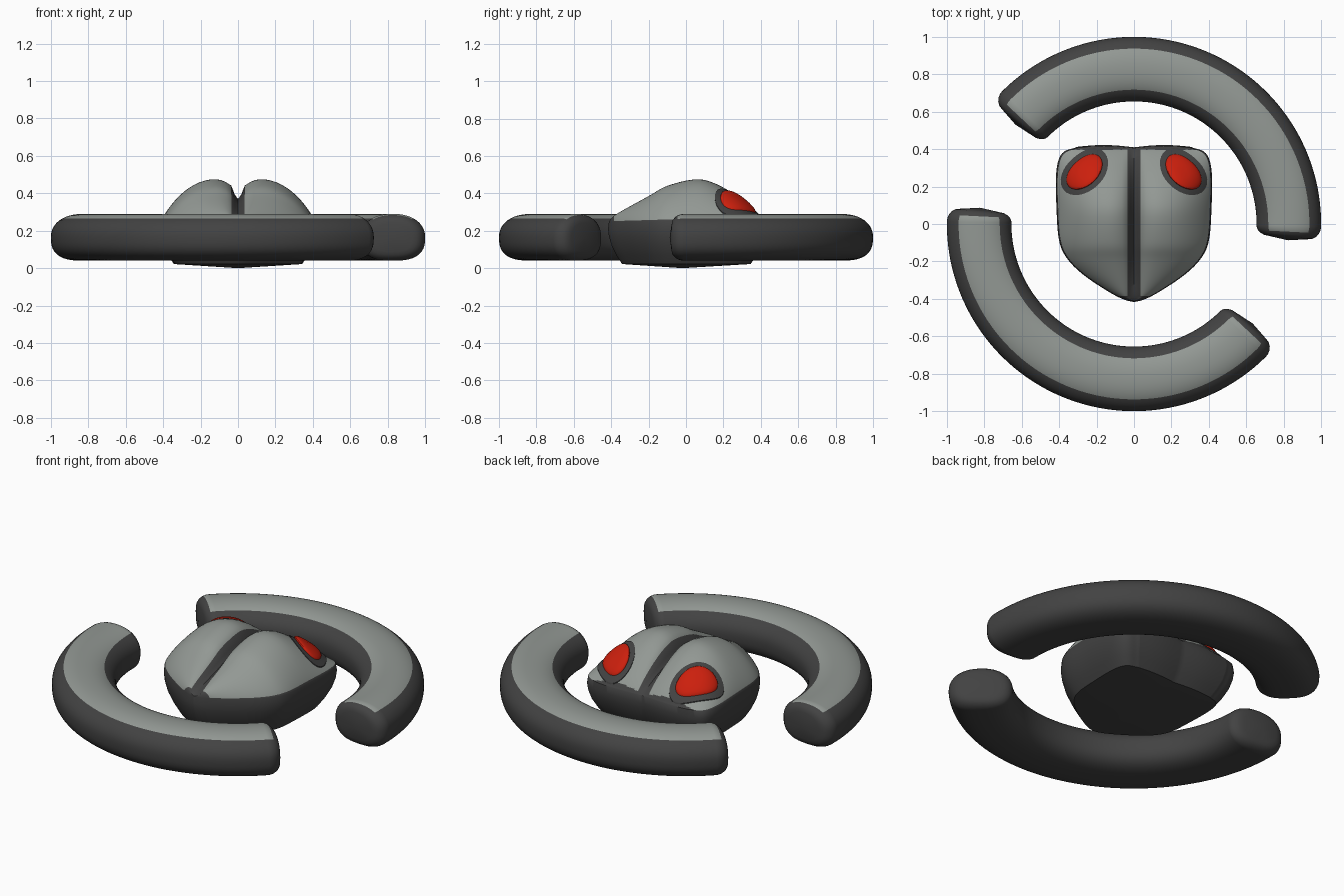
import bpy, bmesh, math
from mathutils import Vector

cube = bpy.data.objects.get("Cube")
if cube:
    bpy.data.objects.remove(cube, do_unlink=True)


def material(name, rgb):
    m = bpy.data.materials.new(name)
    m.use_nodes = True
    m.diffuse_color = (*rgb, 1)
    m.node_tree.nodes["Principled BSDF"].inputs["Base Color"].default_value = (*rgb, 1)
    return m


DARK = material("dark grey", (0.055, 0.055, 0.055))
LIGHT = material("light grey", (0.29, 0.315, 0.295))
RED = material("red", (0.6, 0.014, 0.004))


def finish(name, bm, mats, angle=40):
    bmesh.ops.remove_doubles(bm, verts=bm.verts, dist=0.0003)
    bmesh.ops.recalc_face_normals(bm, faces=bm.faces)
    mesh = bpy.data.meshes.new(name)
    bm.to_mesh(mesh)
    bm.free()
    for m in mats:
        mesh.materials.append(m)
    ob = bpy.data.objects.new(name, mesh)
    bpy.context.collection.objects.link(ob)
    bpy.ops.object.select_all(action="DESELECT")
    ob.select_set(True)
    bpy.context.view_layer.objects.active = ob
    bpy.ops.object.shade_smooth_by_angle(angle=math.radians(angle))
    return ob


def skin(bm, rows, closed):
    """Quads between successive rows of vertices; returns them."""
    faces = []
    for a, b in zip(rows, rows[1:]):
        n = len(a)
        for i in range(n if closed else n - 1):
            j = (i + 1) % n
            faces.append(bm.faces.new((a[i], a[j], b[j], b[i])))
    return faces


def smooth_path(points, steps):
    """Catmull-Rom samples through 2D points."""
    pts = [Vector(p) for p in points]
    pts = [2 * pts[0] - pts[1]] + pts + [2 * pts[-1] - pts[-2]]
    out = []
    for a, b, c, d in zip(pts, pts[1:], pts[2:], pts[3:]):
        for k in range(steps):
            t = k / steps
            out.append(0.5 * (2 * b + (c - a) * t + (2 * a - 5 * b + 4 * c - d) * t * t
                              + (3 * b - a - 3 * c + d) * t ** 3))
    return out + [pts[-2]]


def lookup(path, x):
    for a, b in zip(path, path[1:]):
        if x <= b[0]:
            t = max(0, (x - a[0]) / max(b[0] - a[0], 1e-6))
            return a[1] + (b[1] - a[1]) * t
    return path[-1][1]


# Curved arms: a rounded section swept round the centre, with blunt ends
R_MID, Z_MID, HALF_W, HALF_H = 0.8275, 0.165, 0.1725, 0.125


def arm(name, turn):
    bm = bmesh.new()
    start, end, cap = math.radians(-5), math.radians(139), 0.075
    fractions = [math.sin(k / 6 * math.pi / 2) ** 2 for k in range(7)]
    near = [start + f * cap for f in fractions]
    far = [end - f * cap for f in reversed(fractions)]
    mid = [near[-1] + (far[0] - near[-1]) * k / 56 for k in range(1, 56)]
    rows = []
    for ang in near + mid + far:
        d = min(1, min(ang - start, end - ang) / cap)
        s = 0.62 + 0.38 * math.sqrt(max(0, 1 - (1 - d) ** 2))
        row = []
        for k in range(48):
            t = 2 * math.pi * k / 48
            c, sn = math.cos(t), math.sin(t)
            p = 2 / (2.2 if sn > 0 else 2.7)
            r = R_MID + s * HALF_W * math.copysign(abs(c) ** p, c)
            z = Z_MID + s * HALF_H * math.copysign(abs(sn) ** p, sn)
            row.append(bm.verts.new((r * math.cos(ang + turn), r * math.sin(ang + turn), z)))
        rows.append(row)
    skin(bm, rows, True)
    for row, ang in ((rows[0], start - 0.018), (rows[-1], end + 0.018)):
        tip = bm.verts.new((R_MID * math.cos(ang + turn), R_MID * math.sin(ang + turn), Z_MID))
        for i in range(48):
            bm.faces.new((row[i], row[(i + 1) % 48], tip))
    for f in bm.faces:
        c = f.calc_center_median()
        ang = (math.atan2(c.y, c.x) - turn + math.pi / 2) % (2 * math.pi) - math.pi / 2
        on_top = c.z > Z_MID + 0.06 and abs(c.xy.length - R_MID) < 0.108
        f.material_index = int(on_top and start + 0.03 < ang < end - 0.03)
    finish(name, bm, [DARK, LIGHT])


arm("back_arm", 0)
arm("front_arm", math.pi)

# Shell: half-width along y, and the ridge height of the two lobes along y
outline = smooth_path([(-0.412, 0.0), (-0.40, 0.05), (-0.36, 0.13), (-0.27, 0.265),
                       (-0.18, 0.355), (-0.08, 0.397), (0.1, 0.41), (0.25, 0.412),
                       (0.34, 0.398), (0.385, 0.365), (0.405, 0.30)], 6)
ridge = smooth_path([(-0.412, 0), (-0.37, 0.04), (-0.2, 0.135), (-0.1, 0.19), (0.05, 0.225),
                     (0.15, 0.205), (0.25, 0.15), (0.33, 0.085), (0.38, 0.035), (0.405, 0)], 6)
BASE = 0.25


def groove(w):
    return min(0.036, 0.5 * w)


def height(x, y):
    w = max(lookup(outline, y), 0.001)
    g, x = groove(w), min(abs(x), w)
    r = g + 0.23 * (w - g)
    if x < g:
        f = 0.53 + 0.32 * (x / g) ** 1.5
    elif x < r:
        f = 1 - 0.15 * ((r - x) / (r - g)) ** 2
    else:
        f = max(0, 1 - ((x - r) / (w - r)) ** 2) ** 0.85
    return BASE + lookup(ridge, y) * f


def back_bulge(x, y):
    """Bow the back edge slightly outward on each lobe."""
    k = max(0, (y - 0.25) / 0.155)
    return y + k * 0.012 * math.sin(math.pi * min(1, abs(x) / 0.32))


bm = bmesh.new()
us = [math.sin(k / 20 * math.pi / 2) for k in range(1, 20)] + [1]
rows, dark = [], set()
for y, w in outline:
    g = groove(w)
    half = [g / 2, g] + [g + u * (w - g) for u in us]
    xs = [-x for x in reversed(half)] + [0] + half
    rows.append([bm.verts.new((x, back_bulge(x, y), height(x, y))) for x in xs])
cols = len(rows[0]) - 1
for i, f in enumerate(skin(bm, rows, False)):
    r, c = divmod(i, cols)
    c = min(c, cols - 1 - c)
    y = f.calc_center_median().y
    in_groove = c >= cols // 2 - 2
    f.material_index = int(not (in_groove or c < 2 or y < -0.385 or y > 0.397))

# Hull under the shell, tapering to a shallow pointed underside
loop = [r[-1] for r in rows] + rows[-1][-2:0:-1] + [r[0] for r in reversed(rows)]
levels = [loop]
for z, s in ((0.21, 1.012), (0.17, 1.0), (0.12, 0.965), (0.07, 0.905), (0.022, 0.83)):
    levels.append([bm.verts.new((v.co.x * s, v.co.y * s, z)) for v in loop])
skin(bm, levels, True)
keel = bm.verts.new((0, -0.02, 0))
last = levels[-1]
for a, b in zip(last, last[1:] + last[:1]):
    bm.faces.new((a, b, keel))
finish("body", bm, [DARK, LIGHT])


# Eyes: a thin dark surround and a raised red lens following the shell
def eye_patch(name, side, length, width, lift, bulge, mat):
    bm = bmesh.new()
    along = Vector((0.75, -0.66)).normalized()
    across = Vector((-along.y, along.x))
    centre = Vector((0.265, 0.275))
    rows = []
    for e in (0, 0.3, 0.55, 0.75, 0.88, 0.96, 1, 1):
        row = []
        for k in range(32):
            t = 2 * math.pi * k / 32
            p = centre + e * (along * length * math.cos(t) + across * width * math.sin(t))
            drop = 0.012 if len(rows) == 7 else 0
            z = height(p.x, p.y) + lift + bulge * math.sqrt(1 - e ** 3) - drop
            row.append(bm.verts.new((side * p.x, back_bulge(p.x, p.y), z)))
        rows.append(row)
    skin(bm, rows[1:], True)
    bm.faces.new(rows[1])
    for v in rows[0]:
        bm.verts.remove(v)
    finish(name, bm, [mat])


for side, label in ((1, "left"), (-1, "right")):
    eye_patch(label + "_eye_surround", side, 0.145, 0.098, 0.005, 0, DARK)
    eye_patch(label + "_eye", side, 0.112, 0.07, 0.008, 0.02, RED)
